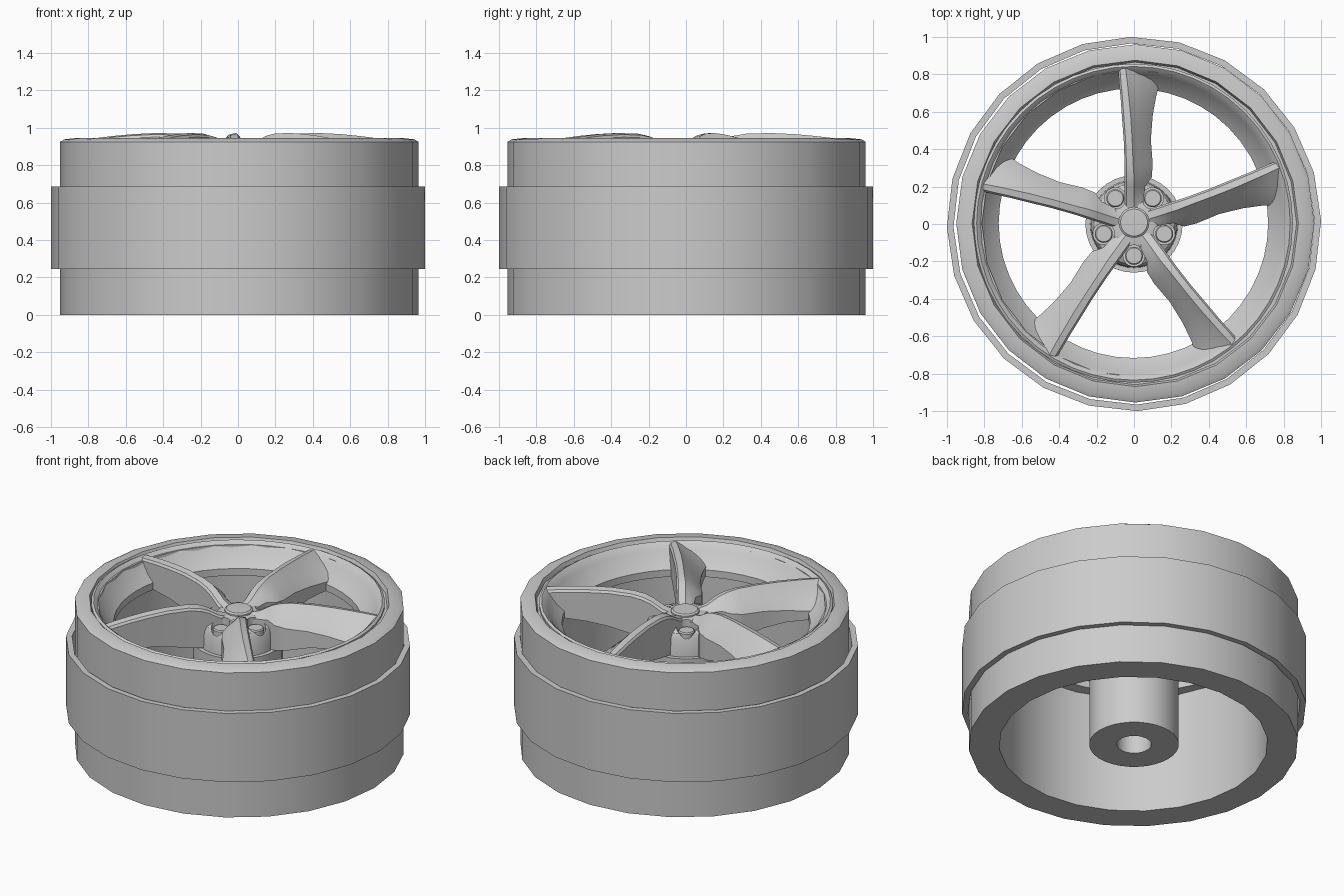
import bpy, bmesh, math
from mathutils import Matrix

cube = bpy.data.objects.get("Cube")
if cube:
    bpy.data.objects.remove(cube, do_unlink=True)

grey = bpy.data.materials.new("wheel_grey")
grey.use_nodes = True
grey.diffuse_color = (0.6, 0.6, 0.6, 1)
grey.node_tree.nodes["Principled BSDF"].inputs["Base Color"].default_value = (0.6, 0.6, 0.6, 1)


def finish(name, bm, loc=(0, 0, 0)):
    """Turn a bmesh into a named grey object."""
    bmesh.ops.remove_doubles(bm, verts=bm.verts, dist=0.0001)
    bmesh.ops.recalc_face_normals(bm, faces=bm.faces)
    mesh = bpy.data.meshes.new(name)
    bm.to_mesh(mesh)
    bm.free()
    mesh.materials.append(grey)
    obj = bpy.data.objects.new(name, mesh)
    obj.location = loc
    bpy.context.collection.objects.link(obj)
    return obj


def smooth(obj, degrees=32):
    bpy.ops.object.select_all(action='DESELECT')
    obj.select_set(True)
    bpy.context.view_layer.objects.active = obj
    bpy.ops.object.shade_smooth_by_angle(angle=math.radians(degrees))


def revolve(name, profile, sides, closed=True, loc=(0, 0, 0), turn=0):
    """Spin a (radius, height) profile about z."""
    bm = bmesh.new()
    rings = []
    for i in range(sides):
        a = math.radians(turn) + math.tau * i / sides
        rings.append([bm.verts.new((r * math.cos(a), r * math.sin(a), z)) for r, z in profile])
    count = len(profile) if closed else len(profile) - 1
    for i in range(sides):
        a, b = rings[i], rings[(i + 1) % sides]
        for j in range(count):
            k = (j + 1) % len(profile)
            pole_j, pole_k = profile[j][0] == 0, profile[k][0] == 0
            if pole_j and pole_k:
                continue
            if pole_j:
                bm.faces.new((a[j], a[k], b[k]))
            elif pole_k:
                bm.faces.new((a[j], a[k], b[j]))
            else:
                bm.faces.new((a[j], a[k], b[k], b[j]))
    return finish(name, bm, loc)


# Outer barrel and the loose band around it
barrel = revolve("rim_barrel", [
    (0.957, 0), (0.957, 0.925), (0.935, 0.938), (0.872, 0.945), (0.862, 0.92),
    (0.82, 0.92), (0.80, 0.765), (0.78, 0.755), (0.78, 0)], 24, loc=(0.007, 0.003, 0))
band = revolve("outer_band", [
    (1.0, 0.245), (1.0, 0.685), (0.965, 0.685), (0.965, 0.245)], 24, turn=1)

# Sloping dish inside the rim lip
dish = revolve("rim_dish", [
    (0.852, 0.90), (0.852, 0.932), (0.838, 0.94), (0.822, 0.928), (0.80, 0.90),
    (0.765, 0.85), (0.72, 0.81), (0.72, 0.765), (0.79, 0.755)], 48, loc=(-0.003, 0.004, 0))

# Axle hub with a blind bore, and the domed boss on top of it
hub = revolve("axle_hub", [
    (0, 0.55), (0.10, 0.55), (0.10, 0), (0.26, 0), (0.26, 0.69), (0, 0.69)], 32)
boss = revolve("hub_boss", [
    (0, 0.67), (0.235, 0.67), (0.23, 0.80), (0.215, 0.83), (0.17, 0.855),
    (0.11, 0.875), (0, 0.878)], 40)
cap = revolve("centre_cap", [
    (0, 0.85), (0.082, 0.85), (0.082, 0.885), (0.072, 0.893), (0, 0.895)], 32, loc=(0, 0.008, 0))

# Five bolt pockets cut in the boss, each with a bolt
bolts = []
for i in range(5):
    a = math.radians(54 + 72 * i)
    spot = (0.17 * math.cos(a), 0.17 * math.sin(a), 0)
    cutter = revolve("pocket_cutter", [(0, 0.78), (0.058, 0.78), (0.058, 1), (0, 1)], 24, loc=spot)
    cutter.hide_render = True
    cut = boss.modifiers.new("pocket", 'BOOLEAN')
    cut.operation = 'DIFFERENCE'
    cut.solver = 'EXACT'
    cut.object = cutter
    bpy.context.view_layer.objects.active = boss
    bpy.ops.object.modifier_apply(modifier=cut.name)
    bpy.data.objects.remove(cutter, do_unlink=True)
    bolts.append(revolve(f"wheel_bolt_{i + 1}", [
        (0, 0.76), (0.048, 0.76), (0.048, 0.828), (0.042, 0.835), (0, 0.835)], 24, loc=spot))

# Spoke stations: reach, left, ridge, right, ridge height, right height, underside
stations = [
    (0.06, -0.05, 0.00, 0.05, 0.875, 0.86, 0.69),
    (0.13, -0.05, 0.00, 0.05, 0.895, 0.865, 0.69),
    (0.20, -0.05, 0.00, 0.06, 0.937, 0.87, 0.69),
    (0.25, -0.05, 0.00, 0.095, 0.956, 0.86, 0.70),
    (0.32, -0.05, -0.005, 0.10, 0.968, 0.85, 0.71),
    (0.45, -0.055, -0.01, 0.09, 0.972, 0.845, 0.74),
    (0.58, -0.065, -0.018, 0.10, 0.966, 0.835, 0.76),
    (0.68, -0.072, -0.028, 0.118, 0.957, 0.825, 0.765),
    (0.76, -0.08, -0.036, 0.14, 0.948, 0.82, 0.77),
    (0.83, -0.085, -0.045, 0.16, 0.938, 0.82, 0.77)]


def spoke(name, turn):
    """Loft the spoke sections outward, then turn the spoke into place."""
    bm = bmesh.new()
    rows = []
    for y, left, ridge, right, top, side, low in stations:
        wide, drop = right - ridge, top - side
        section = [(left, low), (left, top - 0.022), (left + 0.01, top - 0.008),
                   (ridge, top), (ridge + 0.3 * wide, top - 0.3 * drop),
                   (ridge + 0.7 * wide, top - 0.65 * drop), (right, side), (right, low)]
        rows.append([bm.verts.new((x, y, z)) for x, z in section])
    for a, b in zip(rows, rows[1:]):
        for j in range(len(a)):
            k = (j + 1) % len(a)
            bm.faces.new((a[j], a[k], b[k], b[j]))
    bm.faces.new(rows[0])
    bm.faces.new(rows[-1])
    bm.transform(Matrix.Rotation(math.radians(turn), 4, 'Z'))
    return finish(name, bm)


spokes = [spoke(f"spoke_{i + 1}", 72 * i) for i in range(5)]

for part in [barrel, band, dish, hub, boss, cap] + bolts + spokes:
    smooth(part)
